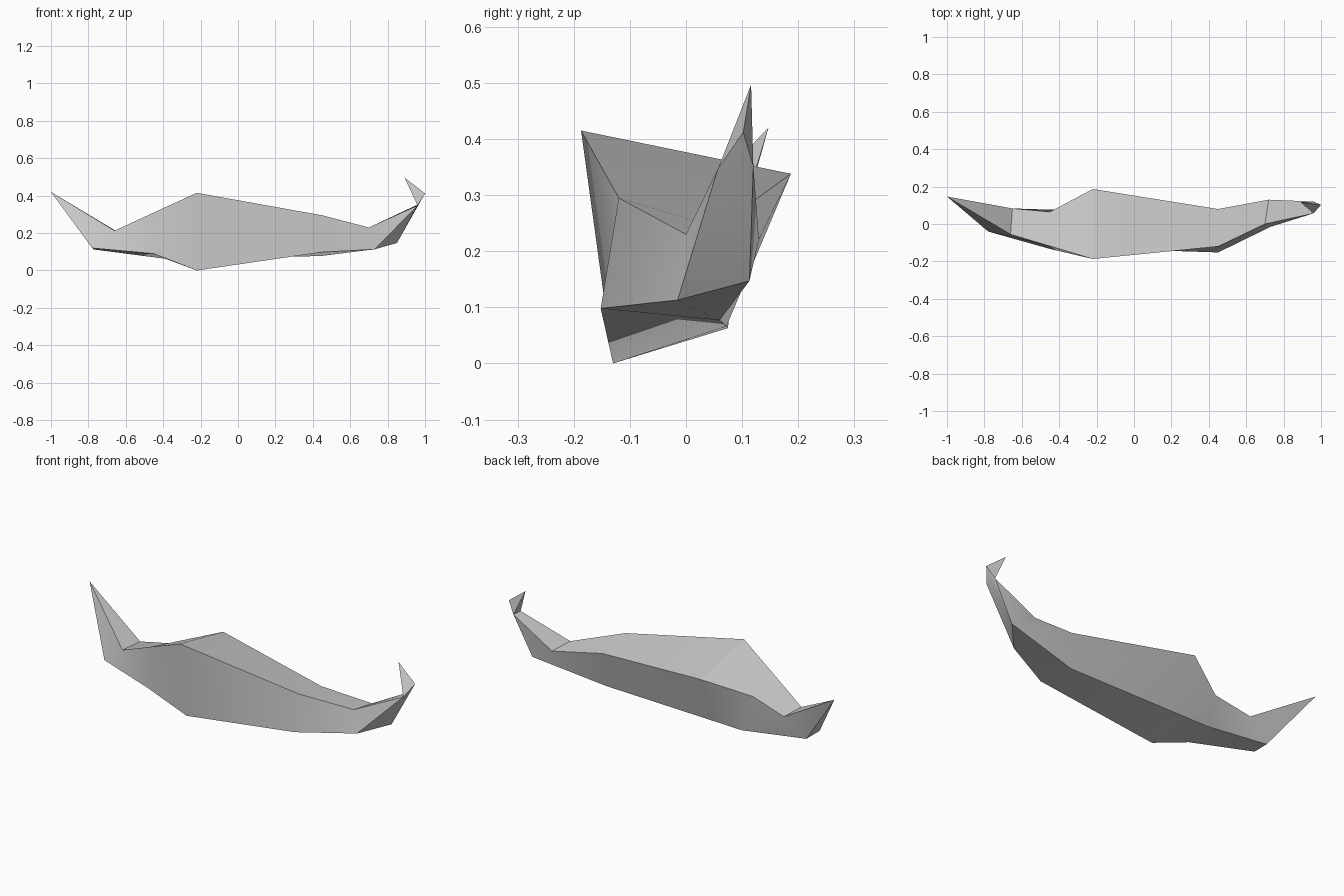
import bpy, bmesh, math

cube = bpy.data.objects.get("Cube")
if cube:
    bpy.data.objects.remove(cube, do_unlink=True)

# Single plain material
grey = bpy.data.materials.new("light_grey")
grey.use_nodes = True
color = (0.6, 0.6, 0.6, 1)
grey.diffuse_color = color
grey.node_tree.nodes["Principled BSDF"].inputs["Base Color"].default_value = color

# Cross-sections along the hull: front rim, back rim, back keel, front keel
sections = [
    [(-.66, -.055, .213), (-.65, .083, .21), (-.77, .06, .112), (-.78, -.04, .12)],
    [(-.45, -.118, .31), (-.45, .065, .26), (-.39, .075, .063), (-.45, -.133, .09)],
    [(-.22, -.187, .415), (-.22, .187, .338), (-.22, .072, .066), (-.22, -.13, 0)],
    [(.45, -.12, .295), (.45, .08, .26), (.44, .06, .077), (.45, -.152, .098)],
    [(.70, 0, .23), (.72, .13, .22), (.85, .113, .147), (.73, -.015, .113)],
]

bm = bmesh.new()
rings = [[bm.verts.new(p) for p in ring] for ring in sections]

# Hull skin between neighbouring sections
for a, b in zip(rings, rings[1:]):
    for i in range(4):
        j = (i + 1) % 4
        bm.faces.new((a[i], b[i], b[j], a[j]))

# Pointed tail end
tail = bm.verts.new((-1, .147, .42))
for i in range(4):
    bm.faces.new((tail, rings[0][i], rings[0][(i + 1) % 4]))

# Upturned end with a small backward hook
rim_front, rim_back, keel_back, keel_front = rings[-1]
neck_front = bm.verts.new((.96, .057, .347))
neck_back = bm.verts.new((.96, .12, .352))
bend = bm.verts.new((1, .102, .412))
tip = bm.verts.new((.89, .116, .497))
for face in (
    (rim_front, neck_front, neck_back, rim_back),
    (rim_front, keel_front, neck_front),
    (keel_front, keel_back, neck_front),
    (rim_back, neck_back, keel_back),
    (keel_back, bend, neck_front),
    (keel_back, neck_back, bend),
    (neck_front, bend, tip),
    (bend, neck_back, tip),
    (neck_back, neck_front, tip),
):
    bm.faces.new(face)

bmesh.ops.recalc_face_normals(bm, faces=bm.faces)
mesh = bpy.data.meshes.new("curved_hull")
bm.to_mesh(mesh)
bm.free()
mesh.materials.append(grey)
hull = bpy.data.objects.new("curved_hull", mesh)
bpy.context.collection.objects.link(hull)

# Smooth along the sides, crisp along rims and keels
bpy.ops.object.select_all(action="DESELECT")
hull.select_set(True)
bpy.context.view_layer.objects.active = hull
bpy.ops.object.shade_smooth_by_angle(angle=math.radians(30))
